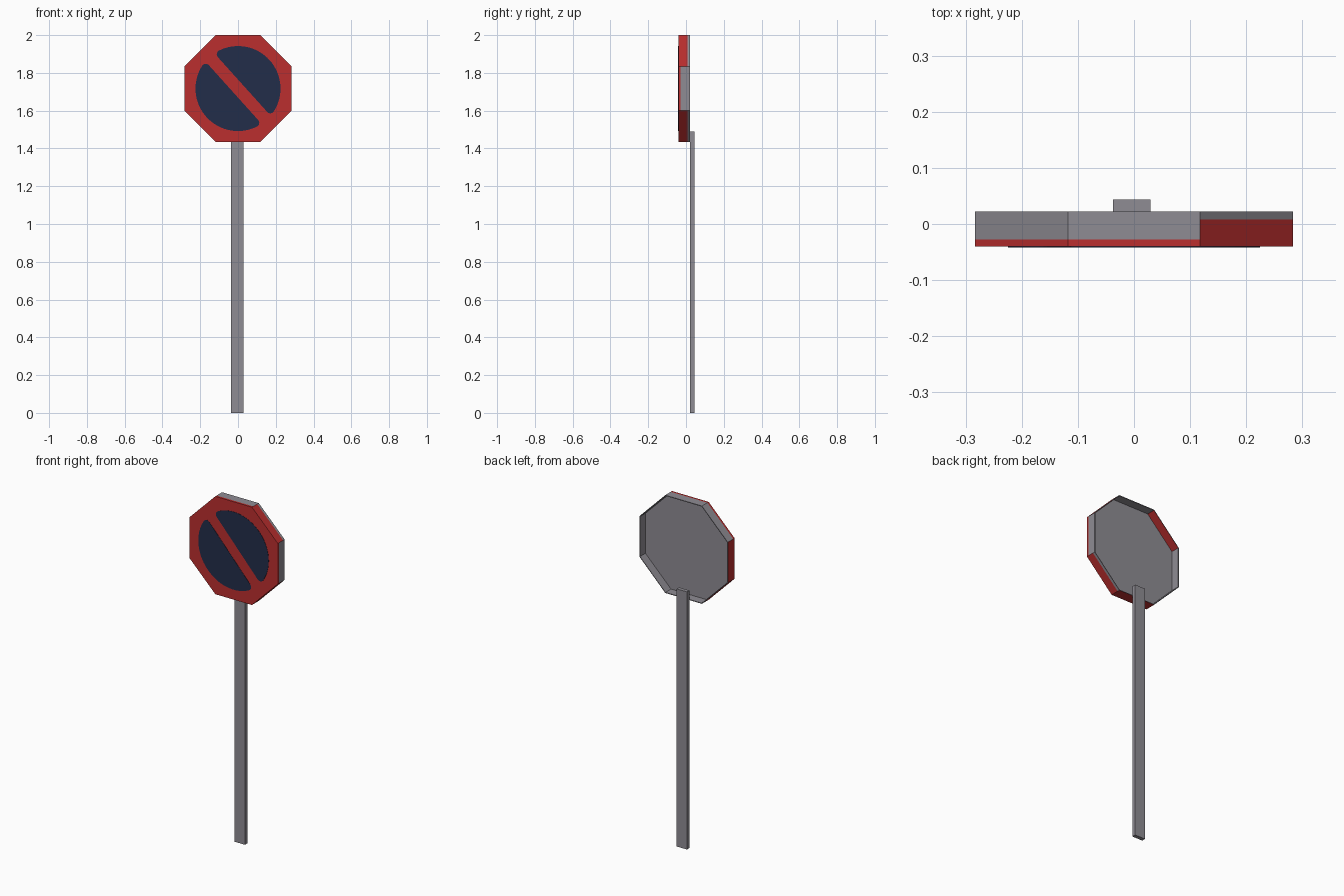
import bpy, bmesh, math

if "Cube" in bpy.data.objects:
    bpy.data.objects.remove(bpy.data.objects["Cube"])

def material(name, rgb):
    m = bpy.data.materials.new(name)
    m.diffuse_color = (*rgb, 1)
    m.use_nodes = True
    m.node_tree.nodes["Principled BSDF"].inputs["Base Color"].default_value = m.diffuse_color
    return m

RED = material("sign red", (0.50, 0.028, 0.028))
GREY = material("galvanised grey", (0.275, 0.265, 0.295))
NAVY = material("navy blue", (0.016, 0.026, 0.068))

CZ = 1.717                      # height of the sign centre

def make_object(name, bm, mats):
    me = bpy.data.meshes.new(name)
    bm.to_mesh(me)
    bm.free()
    for m in mats:
        me.materials.append(m)
    ob = bpy.data.objects.new(name, me)
    bpy.context.collection.objects.link(ob)
    return ob

# Octagonal sign pan: flat front, folded rim, hollow back
bm = bmesh.new()

def ring(apothem, y):
    r = apothem / math.cos(math.pi / 8)
    angles = [math.pi / 8 + k * math.pi / 4 for k in range(8)]
    return [bm.verts.new((r * math.cos(a), y, CZ + r * math.sin(a))) for a in angles]

OUT, INN = 0.283, 0.279
rings = [ring(OUT, -0.040), ring(OUT, -0.028), ring(OUT, 0.008), ring(OUT, 0.022),
         ring(INN, 0.022), ring(INN, -0.028)]
# sides (0 = upper right, then anticlockwise) that are red in each band
red_sides = [set(range(8)), {0, 3, 4, 5, 6}, {3, 5}, set(), {2}]
for i, red in enumerate(red_sides):
    a, b = rings[i], rings[i + 1]
    for k in range(8):
        n = (k + 1) % 8
        f = bm.faces.new((a[k], a[n], b[n], b[k]))
        f.material_index = 0 if k in red else 1
bm.faces.new(rings[0]).material_index = 0      # red front
bm.faces.new(rings[-1]).material_index = 1     # grey back
bmesh.ops.recalc_face_normals(bm, faces=bm.faces)
make_object("sign_pan", bm, [RED, GREY])

# Two rounded half discs, leaving a diagonal red bar between them
def half_disc(name, side):
    R, h, r = 0.225, 0.032, 0.022              # radius, half bar width, corner radius
    u0 = math.sqrt((R - r) ** 2 - (h + r) ** 2)
    t = math.atan2(h + r, u0)
    pts = []
    for i in range(6):                         # right corner
        a = -math.pi / 2 + (t + math.pi / 2) * i / 5
        pts.append((u0 + r * math.cos(a), h + r + r * math.sin(a)))
    for i in range(1, 32):                     # outer arc
        a = t + (math.pi - 2 * t) * i / 32
        pts.append((R * math.cos(a), R * math.sin(a)))
    pts += [(-u, v) for u, v in reversed(pts[:6])]
    tilt = math.radians(-48)
    c, s = math.cos(tilt) * side, math.sin(tilt) * side
    bm = bmesh.new()
    f = bm.faces.new([bm.verts.new((u * c - v * s, -0.040, CZ + u * s + v * c))
                      for u, v in pts])
    ext = bmesh.ops.extrude_face_region(bm, geom=[f])
    for v in ext["geom"]:
        if isinstance(v, bmesh.types.BMVert):
            v.co.y -= 0.0015
    bmesh.ops.recalc_face_normals(bm, faces=bm.faces)
    make_object(name, bm, [NAVY])

half_disc("upper_blue_field", 1)
half_disc("lower_blue_field", -1)

# Flat rectangular post fixed behind the lower rim
bm = bmesh.new()
bmesh.ops.create_cube(bm, size=1)
for v in bm.verts:
    v.co = (-0.004 + v.co.x * 0.066, 0.033 + v.co.y * 0.022, (v.co.z + 0.5) * 1.49)
make_object("post", bm, [GREY])
